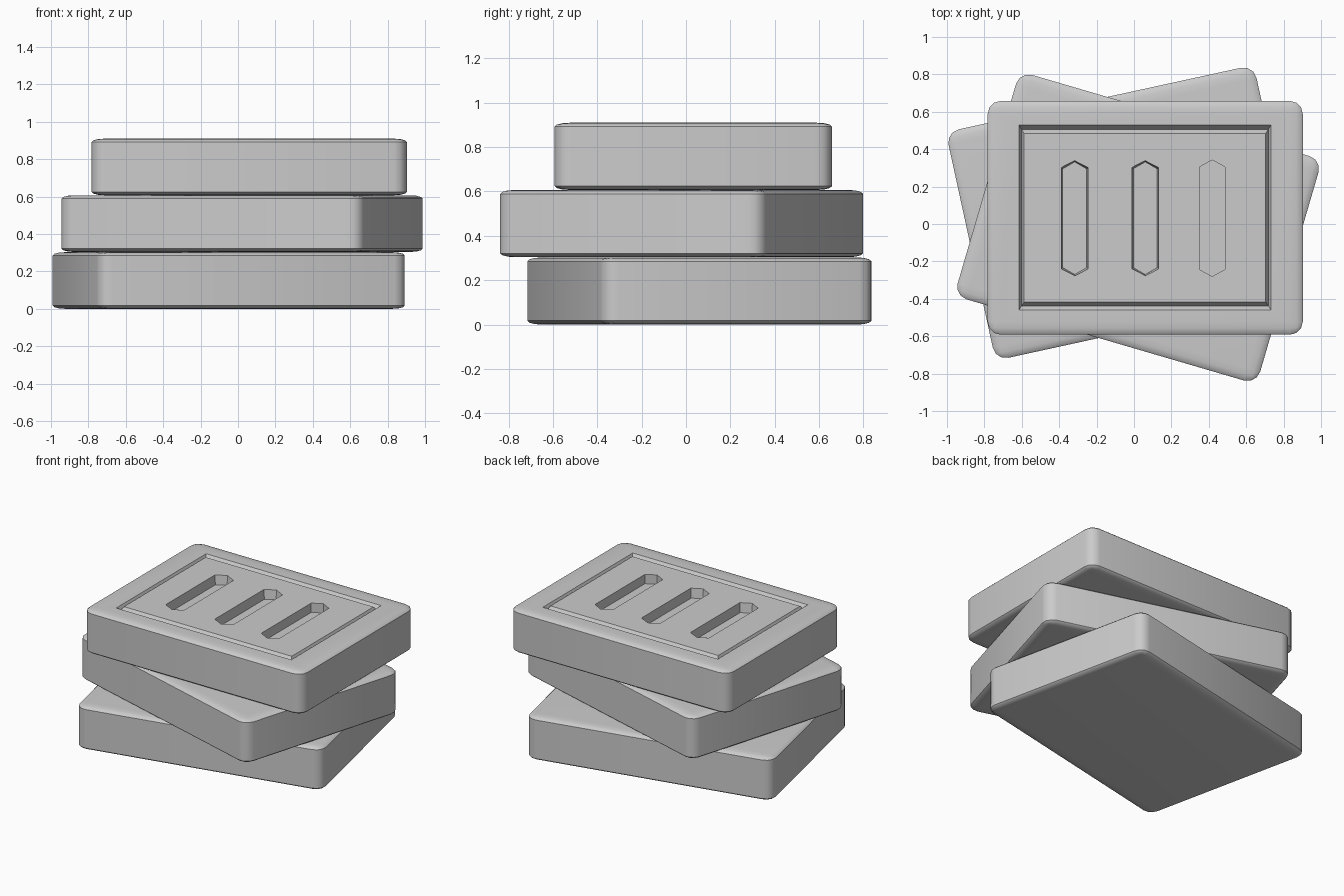
import bpy, bmesh
from math import radians

if "Cube" in bpy.data.objects:
    bpy.data.objects.remove(bpy.data.objects["Cube"])

L, W, H = 1.685, 1.25, 0.303     # bar size
R, SQUASH = 0.07, 4.0            # corner radius in plan, flattening of the rim


def make_object(name, bm, loc=(0, 0, 0), rot=0.0):
    bmesh.ops.recalc_face_normals(bm, faces=bm.faces[:])
    mesh = bpy.data.meshes.new(name)
    bm.to_mesh(mesh)
    bm.free()
    ob = bpy.data.objects.new(name, mesh)
    ob.location = loc
    ob.rotation_euler.z = radians(rot)
    bpy.context.collection.objects.link(ob)
    return ob


def make_bar(name, x, y, z, rot):
    # Bevel a tall box, then flatten it so the rim is wide but shallow
    bm = bmesh.new()
    bmesh.ops.create_cube(bm, size=1)
    bmesh.ops.scale(bm, vec=(L, W, H * SQUASH), verts=bm.verts)
    bmesh.ops.bevel(bm, geom=bm.edges[:], offset=R, segments=3,
                    profile=0.5, affect='EDGES')
    bmesh.ops.scale(bm, vec=(1, 1, 1 / SQUASH), verts=bm.verts)
    return make_object(name, bm, (x, y, z + H / 2), rot)


def rect(bm, x0, x1, y0, y1, z):
    return [bm.verts.new(p) for p in
            ((x0, y0, z), (x1, y0, z), (x1, y1, z), (x0, y1, z))]


def cut(target, cutter):
    cutter.hide_render = True
    mod = target.modifiers.new("cut", 'BOOLEAN')
    mod.operation = 'DIFFERENCE'
    mod.solver = 'EXACT'
    mod.object = cutter
    bpy.context.view_layer.objects.active = target
    bpy.ops.object.modifier_apply(modifier=mod.name)
    bpy.data.objects.remove(cutter, do_unlink=True)


# Three stacked bars
bars = [make_bar("bottom_bar", -0.05, 0.06, 0.0, 12.3),
        make_bar("middle_bar", 0.022, -0.02, 0.304, -16.3),
        make_bar("top_bar", 0.06, 0.033, 0.607, 0)]
top = bars[2]
T = 0.607 + H

# Mitred V groove framing the top panel
bm = bmesh.new()
x0, x1, y0, y1 = -0.615, 0.732, -0.46, 0.528
gx, gy = 0.028, 0.044
loops = []
for f, z in ((0, T + 0.05), (0, T), (0.5, T - 0.03), (1, T), (1, T + 0.05)):
    loops.append(rect(bm, x0 + gx * f, x1 - gx * f, y0 + gy * f, y1 - gy * f, z))
for a, b in zip(loops, loops[1:] + loops[:1]):
    for i in range(4):
        j = (i + 1) % 4
        bm.faces.new((a[i], a[j], b[j], b[i]))
cut(top, make_object("groove_cutter", bm))

# Three slots with pointed ends
for cx, taper in ((-0.317, 0.01), (0.06, 0.01), (0.418, 0.0)):
    bm = bmesh.new()
    rings = []
    for z, s in ((T - 0.065, taper), (T + 0.03, 0)):
        w = (0.074 if taper else 0.068) - s
        yt, ys = 0.311 - s, 0.274 - s
        rings.append([bm.verts.new((cx + px, 0.031 + py, z)) for px, py in
                      ((w, -ys), (w, ys), (0, yt), (-w, ys), (-w, -ys), (0, -yt))])
    lo, hi = rings
    bm.faces.new(lo)
    bm.faces.new(hi)
    for i in range(6):
        j = (i + 1) % 6
        bm.faces.new((lo[i], lo[j], hi[j], hi[i]))
    cut(top, make_object("slot_cutter", bm))

# Smooth rims, sharp cuts
for ob in bars:
    bpy.ops.object.select_all(action='DESELECT')
    ob.select_set(True)
    bpy.context.view_layer.objects.active = ob
    bpy.ops.object.shade_smooth_by_angle(angle=radians(32))
